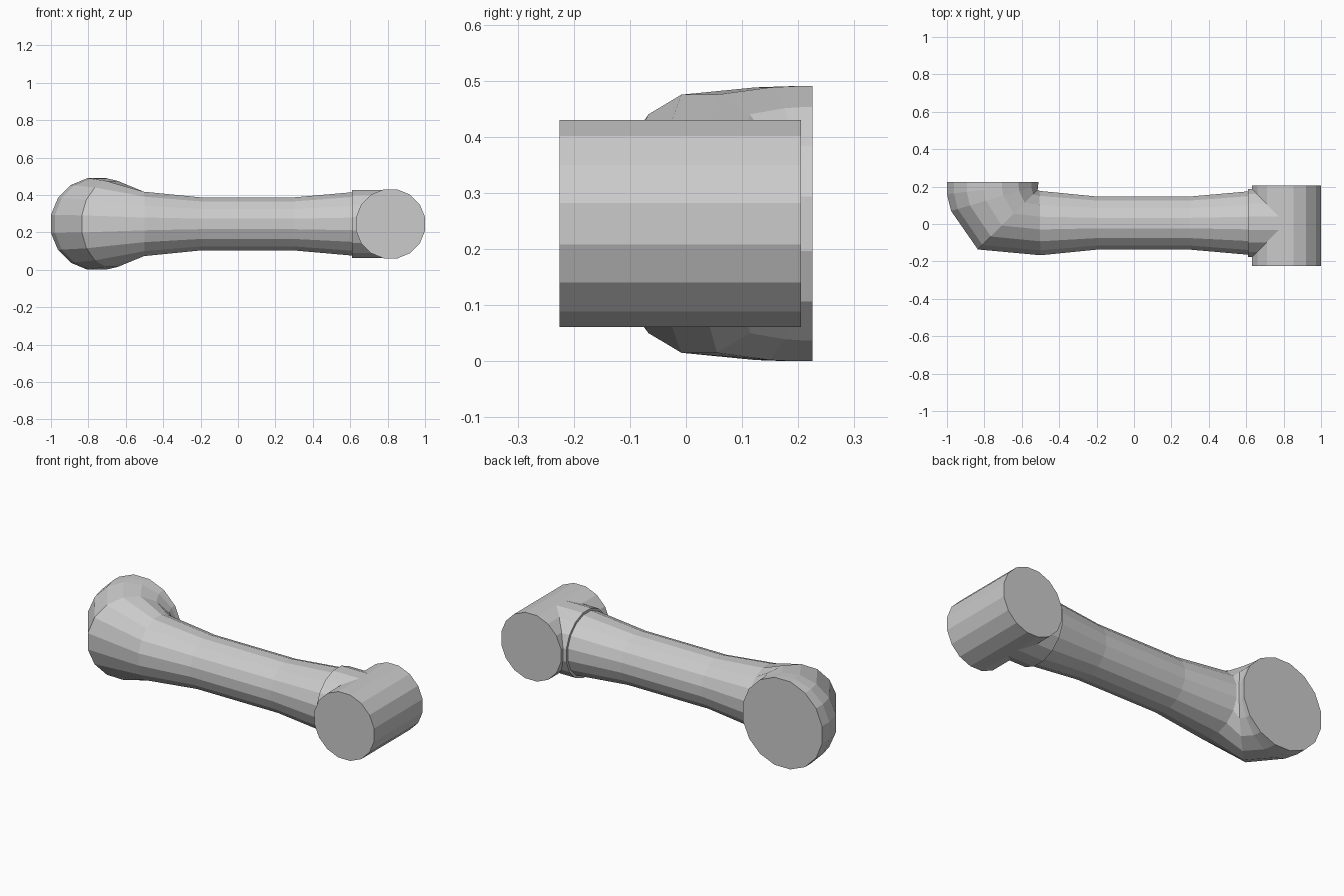
import bpy, bmesh, math
from mathutils import Vector

if "Cube" in bpy.data.objects:
    bpy.data.objects.remove(bpy.data.objects["Cube"])

SIDES = 16
MID_Z = 0.245
FIT = math.cos(math.pi / SIDES)  # flats, not corners, touch the extents


def loft(name, sections):
    """Skin a row of elliptical rings: (outer xy, inner xy, half height)."""
    bm = bmesh.new()
    rings = []
    for outer, inner, half_h in sections:
        a, b = Vector((*outer, MID_Z)), Vector((*inner, MID_Z))
        centre, half = (a + b) / 2, (b - a) / 2
        ring = []
        for i in range(SIDES):
            t = (i + 0.5) * 2 * math.pi / SIDES
            offset = half * math.cos(t) + Vector((0, 0, half_h * math.sin(t)))
            ring.append(bm.verts.new(centre + offset / FIT))
        rings.append(ring)
    for r, s in zip(rings, rings[1:]):
        for i in range(SIDES):
            j = (i + 1) % SIDES
            bm.faces.new((r[i], r[j], s[j], s[i]))
    bm.faces.new(rings[0])
    bm.faces.new(rings[-1])
    bmesh.ops.recalc_face_normals(bm, faces=bm.faces)
    mesh = bpy.data.meshes.new(name)
    bm.to_mesh(mesh)
    bm.free()
    obj = bpy.data.objects.new(name, mesh)
    bpy.context.collection.objects.link(obj)
    return obj


def straight(x, r, y=0.005):
    """Round ring across the x axis."""
    return ((x, y - r), (x, y + r), r)


# Waisted shaft that bends into the flared, flat-faced elbow
loft("shaft_and_elbow", [
    straight(0.63, 0.171),
    straight(0.30, 0.142),
    straight(-0.20, 0.142),
    ((-0.50, -0.167), (-0.505, 0.177), 0.172),
    ((-0.835, -0.136), (-0.515, 0.183), 0.230),
    ((-0.978, 0.07), (-0.513, 0.205), 0.243),
    ((-1.0, 0.16), (-0.511, 0.216), 0.245),
    ((-1.0, 0.225), (-0.51, 0.225), 0.245),
])

# Sleeve joining the shaft to the cross cylinder
loft("sleeve", [straight(0.61, 0.1825), straight(0.80, 0.1825)])

# Cross cylinder at the other end
loft("cross_cylinder", [
    ((0.631, -0.225), (1.0, -0.225), 0.1845),
    ((0.631, 0.205), (1.0, 0.205), 0.1845),
])
